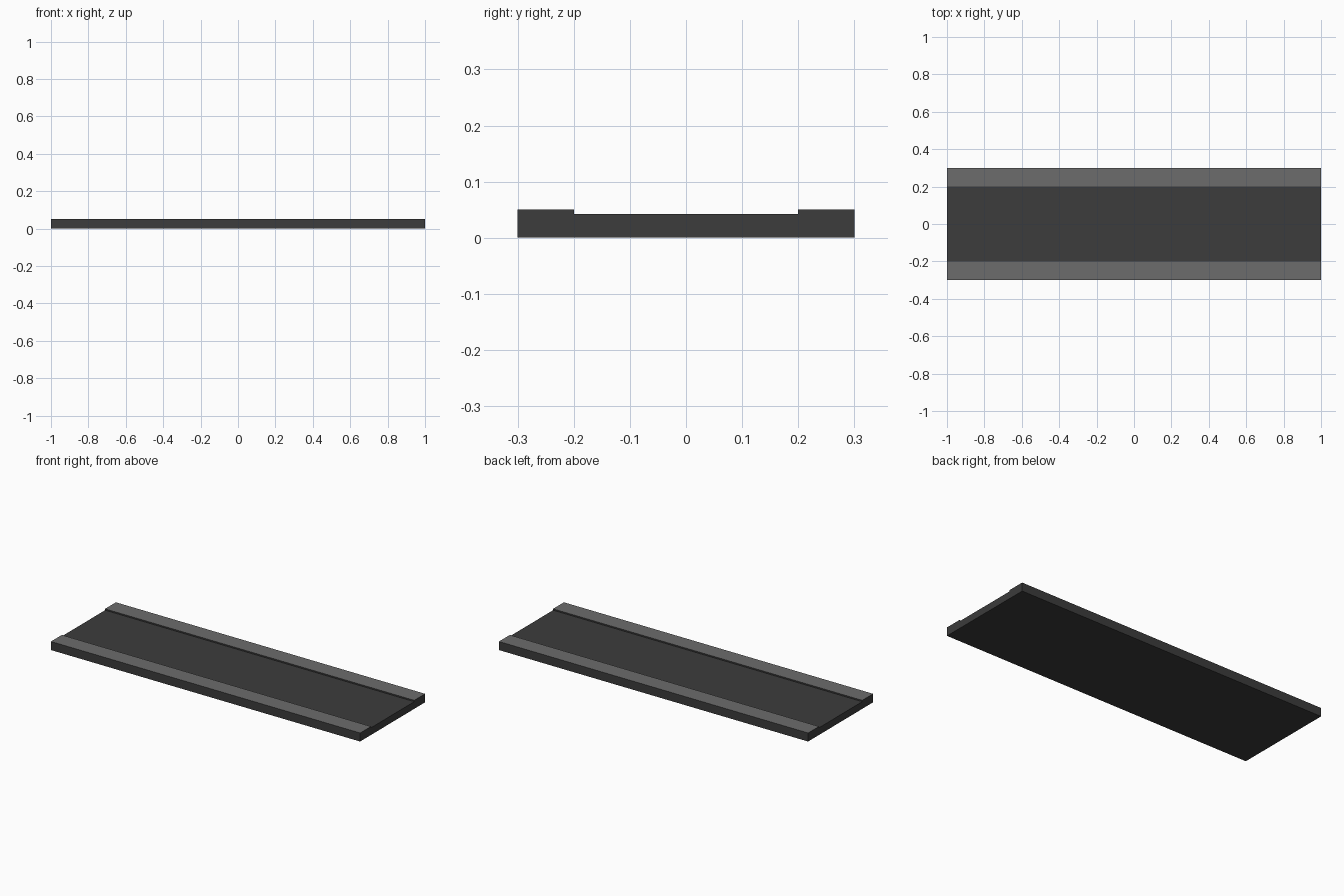
import bpy, bmesh

if "Cube" in bpy.data.objects:
    bpy.data.objects.remove(bpy.data.objects["Cube"])


def make_material(name, grey):
    mat = bpy.data.materials.new(name)
    mat.diffuse_color = (grey, grey, grey, 1.0)
    mat.use_nodes = True
    mat.node_tree.nodes["Principled BSDF"].inputs["Base Color"].default_value = mat.diffuse_color
    return mat


LENGTH, HALF_W, ROAD_HALF = 2.0, 0.3, 0.2
KERB_Z, ROAD_Z = 0.05, 0.042

# Cross-section: one half, mirrored across y = 0
half = [(HALF_W, 0.0), (HALF_W, KERB_Z), (ROAD_HALF, KERB_Z), (ROAD_HALF, ROAD_Z)]
profile = half + [(-y, z) for y, z in reversed(half)]

# Road slab with raised pavements, extruded along x
bm = bmesh.new()
section = bm.faces.new([bm.verts.new((-LENGTH / 2, y, z)) for y, z in profile])
ext = bmesh.ops.extrude_face_region(bm, geom=[section], use_keep_orig=True)
new_verts = [g for g in ext["geom"] if isinstance(g, bmesh.types.BMVert)]
bmesh.ops.translate(bm, verts=new_verts, vec=(LENGTH, 0, 0))
bmesh.ops.recalc_face_normals(bm, faces=bm.faces)

# Only the pavement tops are light grey
for f in bm.faces:
    f.normal_update()
    is_top = f.normal.z > 0.9 and f.calc_center_median().z > (KERB_Z + ROAD_Z) / 2
    f.material_index = 1 if is_top else 0

mesh = bpy.data.meshes.new("road_segment")
bm.to_mesh(mesh)
bm.free()
mesh.materials.append(make_material("dark asphalt", 0.045))
mesh.materials.append(make_material("grey pavement", 0.15))
road = bpy.data.objects.new("road_segment", mesh)
bpy.context.collection.objects.link(road)
